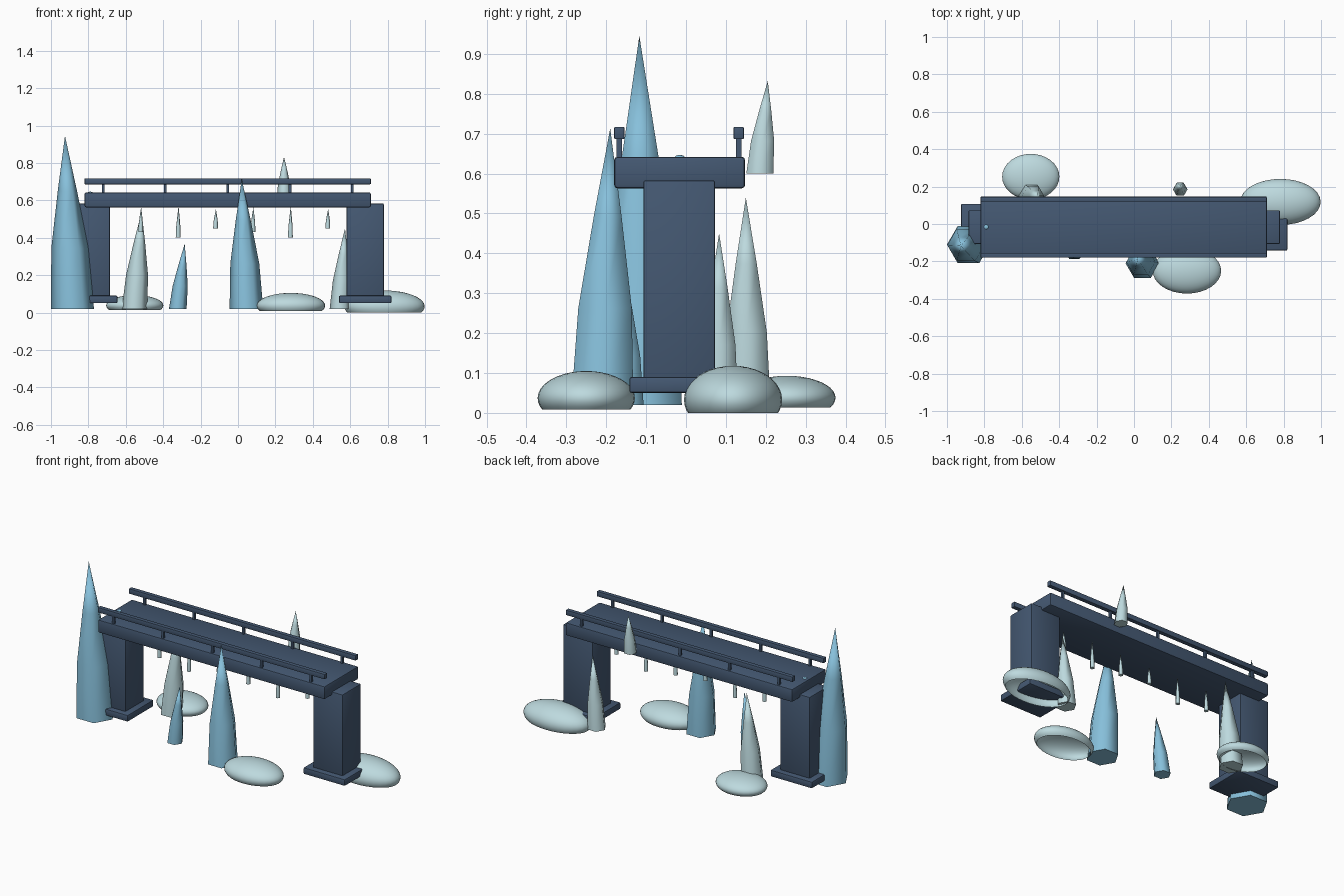
import bpy, bmesh, math

if "Cube" in bpy.data.objects:
    bpy.data.objects.remove(bpy.data.objects["Cube"])


def material(name, color):
    m = bpy.data.materials.new(name)
    m.diffuse_color = (*color, 1.0)
    m.use_nodes = True
    m.node_tree.nodes["Principled BSDF"].inputs["Base Color"].default_value = m.diffuse_color
    return m


NAVY = material("navy_stone", (0.058, 0.098, 0.168))
BLUE = material("ice_blue", (0.242, 0.527, 0.708))
PALE = material("pale_frost", (0.51, 0.70, 0.735))


def finish(name, bm, mat, angle):
    bmesh.ops.recalc_face_normals(bm, faces=bm.faces)
    me = bpy.data.meshes.new(name)
    bm.to_mesh(me)
    bm.free()
    me.materials.append(mat)
    ob = bpy.data.objects.new(name, me)
    bpy.context.collection.objects.link(ob)
    bpy.context.view_layer.objects.active = ob
    ob.select_set(True)
    bpy.ops.object.shade_smooth_by_angle(angle=math.radians(angle))
    ob.select_set(False)
    return ob


def box(name, x, y, z, bevel=0.006):
    """Bevelled box from three (min, max) ranges."""
    bm = bmesh.new()
    bmesh.ops.create_cube(bm, size=1)
    for v in bm.verts:
        v.co = [(r[0] + r[1]) / 2 + c * (r[1] - r[0]) for r, c in zip((x, y, z), v.co)]
    if bevel:
        bmesh.ops.bevel(bm, geom=bm.edges[:], offset=bevel, segments=2,
                        profile=0.5, affect='EDGES')
    return finish(name, bm, NAVY, 35)


def spire(name, base, radius, apex, mat):
    """Six-sided bulging spire leaning from its base centre to its apex."""
    bm = bmesh.new()
    rings = []
    for t, f in ((0, 1), (0.35, 0.86), (0.68, 0.45)):
        c = [b + (a - b) * t for a, b in zip(apex, base)]
        rings.append([bm.verts.new((c[0] + radius * f * math.cos(k * math.pi / 3),
                                    c[1] + radius * f * math.sin(k * math.pi / 3), c[2]))
                      for k in range(6)])
    tip = bm.verts.new(apex)
    bm.faces.new(rings[0])
    for k in range(6):
        n = (k + 1) % 6
        for lo, hi in zip(rings, rings[1:]):
            bm.faces.new((lo[k], lo[n], hi[n], hi[k]))
        bm.faces.new((rings[-1][k], rings[-1][n], tip))
    return finish(name, bm, mat, 65)


def boulder(name, center, size, bottom):
    """Flattened dome, open where it is cut at the bottom."""
    bm = bmesh.new()
    bmesh.ops.create_uvsphere(bm, u_segments=32, v_segments=20, radius=1)
    for v in bm.verts:
        v.co = [c + s * p for c, s, p in zip(center, size, v.co)]
    bmesh.ops.bisect_plane(bm, geom=bm.verts[:] + bm.edges[:] + bm.faces[:],
                           plane_co=(0, 0, bottom), plane_no=(0, 0, 1), clear_inner=True)
    return finish(name, bm, PALE, 60)


# Deck
box("deck", (-0.82, 0.71), (-0.18, 0.148), (0.563, 0.642), 0.008)

# Piers with footings
for side, x in (("left", -0.785), ("right", 0.68)):
    box(side + "_pier", (x - 0.1, x + 0.1), (-0.107, 0.073), (0.06, 0.583))
    box(side + "_footing", (x - 0.14, x + 0.14), (-0.142, 0.108), (0.05, 0.09))

# Handrails and posts
for side, y in (("front", -0.167), ("back", 0.132)):
    box(side + "_rail", (-0.82, 0.71), (y - 0.013, y + 0.013), (0.686, 0.717), 0.003)
    for i in range(5):
        x = -0.721 + i * 0.333
        box(f"{side}_post_{i + 1}", (x - 0.007, x + 0.007), (y - 0.007, y + 0.007),
            (0.635, 0.69), 0)

# Icicles under the deck
for i in range(6):
    x = -0.52 + i * 0.2
    low, high = ((0.43, 0.565), (0.40, 0.57), (0.45, 0.555))[i % 3]
    spire(f"icicle_{i + 1}", (x, -0.015, low), 0.013, (x + 0.002, -0.015, high), PALE)

# Blue ice spires
spire("tall_spire", (-0.885, -0.11, 0.02), 0.115, (-0.925, -0.117, 0.945), BLUE)
spire("middle_spire", (0.045, -0.21, 0.02), 0.09, (0.02, -0.19, 0.713), BLUE)
spire("small_spire", (-0.322, -0.147, 0.02), 0.047, (-0.285, -0.155, 0.368), BLUE)

# Pale ice spires
spire("left_pale_spire", (-0.553, 0.153, 0.02), 0.068, (-0.515, 0.15, 0.54), PALE)
spire("right_pale_spire", (0.545, 0.083, 0.02), 0.055, (0.572, 0.083, 0.45), PALE)
spire("high_pale_spire", (0.247, 0.185, 0.60), 0.039, (0.246, 0.205, 0.832), PALE)

# Snow boulders
boulder("right_boulder", (0.783, 0.118, 0.033), (0.215, 0.123, 0.085), 0.0)
boulder("front_boulder", (0.283, -0.25, 0.037), (0.183, 0.122, 0.068), 0.008)
boulder("back_boulder", (-0.552, 0.253, 0.038), (0.153, 0.122, 0.055), 0.013)

# Small frost lump on the deck
bm = bmesh.new()
bmesh.ops.create_uvsphere(bm, u_segments=12, v_segments=8, radius=0.013)
for v in bm.verts:
    v.co.x, v.co.y, v.co.z = v.co.x - 0.79, v.co.y - 0.016, v.co.z * 0.5 + 0.64
finish("frost_lump", bm, BLUE, 60)
